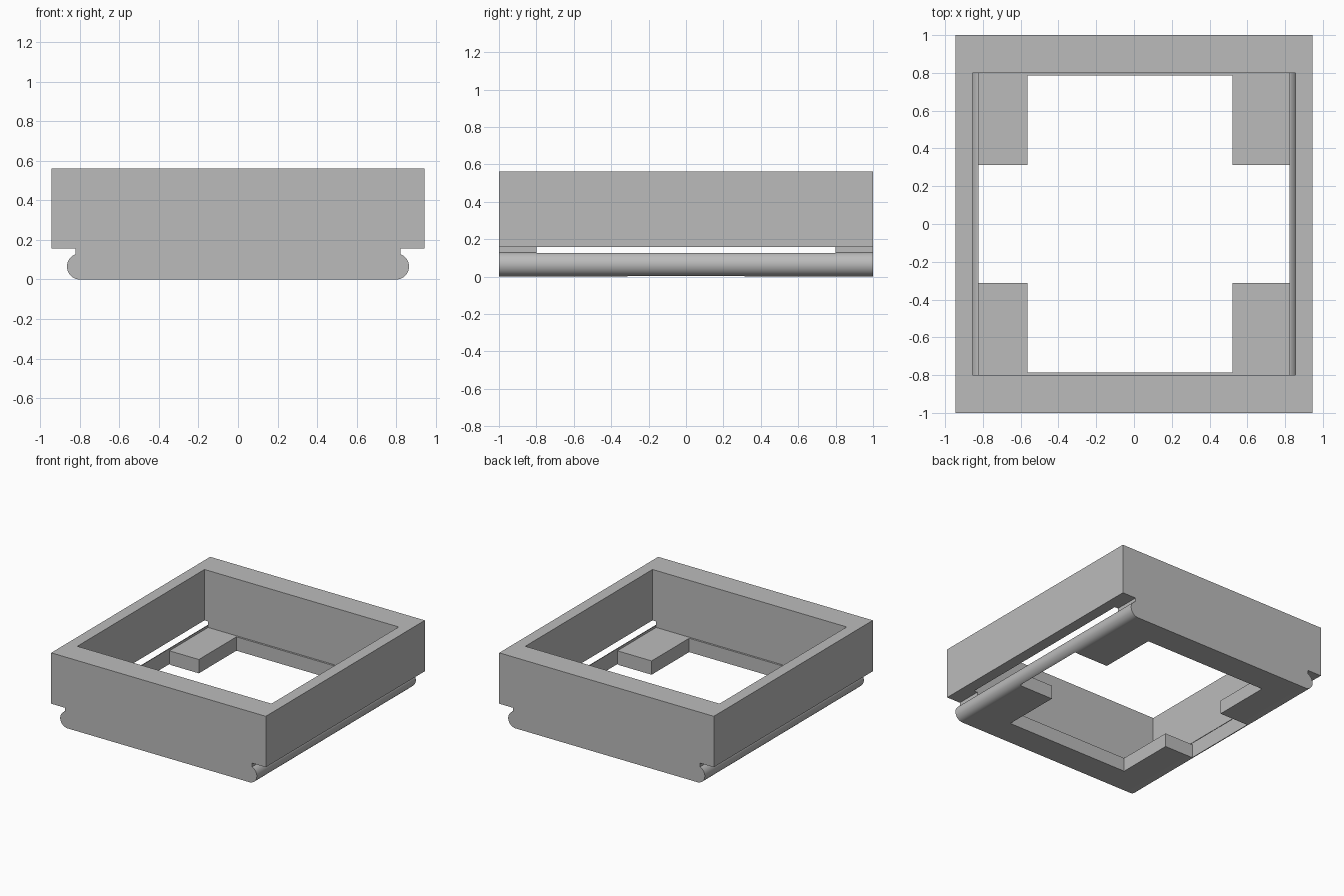
import bpy, bmesh, math

cube = bpy.data.objects.get("Cube")
if cube:
    bpy.data.objects.remove(cube, do_unlink=True)

grey = bpy.data.materials.new("plain grey")
grey.use_nodes = True
colour = (0.5, 0.5, 0.5, 1)
grey.diffuse_color = colour
grey.node_tree.nodes["Principled BSDF"].inputs["Base Color"].default_value = colour


def add_object(name, bm):
    bmesh.ops.recalc_face_normals(bm, faces=bm.faces)
    mesh = bpy.data.meshes.new(name)
    bm.to_mesh(mesh)
    bm.free()
    mesh.materials.append(grey)
    obj = bpy.data.objects.new(name, mesh)
    bpy.context.collection.objects.link(obj)
    return obj


def extrude_profile(name, points, y0, y1):
    bm = bmesh.new()
    face = bm.faces.new([bm.verts.new((x, y0, z)) for x, z in points])
    new = bmesh.ops.extrude_face_region(bm, geom=[face])["geom"]
    moved = [v for v in new if isinstance(v, bmesh.types.BMVert)]
    bmesh.ops.translate(bm, verts=moved, vec=(0, y1 - y0, 0))
    return add_object(name, bm)


def box(name, x0, x1, y0, y1, z0, z1):
    return extrude_profile(name, [(x0, z0), (x1, z0), (x1, z1), (x0, z1)], y0, y1)


# Half of the end outline: rounded rail, neck, then the wide upper box
radius, centre, neck = 0.066, 0.80, 0.824
bottom, top, half_width = 0.158, 0.563, 0.945
end_angle = math.acos((neck - centre) / radius)
steps = 20
half = []
for i in range(steps + 1):
    a = -math.pi / 2 + (end_angle + math.pi / 2) * i / steps
    half.append((centre + radius * math.cos(a), radius + radius * math.sin(a)))
half += [(neck, bottom), (half_width, bottom), (half_width, top)]
outline = half + [(-x, z) for x, z in reversed(half)]
frame = extrude_profile("frame", outline, -1, 1)

# Cavities: the wide upper one opens the side slots, the lower one leaves corner tabs
tab_top = 0.11
cutters = [
    box("upper_cavity_cutter", -0.855, 0.855, -0.8, 0.8, 0.127, 1),
    box("tab_level_cutter", -0.823, 0.823, -0.8, 0.8, tab_top, 0.9),
    box("long_opening_cutter", -0.564, 0.522, -0.785, 0.785, -0.2, 0.8),
    box("wide_opening_cutter", -0.823, 0.823, -0.313, 0.313, -0.3, 0.7),
]
bpy.context.view_layer.objects.active = frame
for cutter in cutters:
    cutter.hide_render = True
    mod = frame.modifiers.new(cutter.name, "BOOLEAN")
    mod.operation = "DIFFERENCE"
    mod.solver = "EXACT"
    mod.object = cutter
    bpy.ops.object.modifier_apply(modifier=mod.name)
for cutter in cutters:
    bpy.data.objects.remove(cutter, do_unlink=True)

# Smooth rails with crisp edges elsewhere
bpy.ops.object.select_all(action="DESELECT")
frame.select_set(True)
bpy.context.view_layer.objects.active = frame
bpy.ops.object.shade_smooth_by_angle(angle=math.radians(30))
